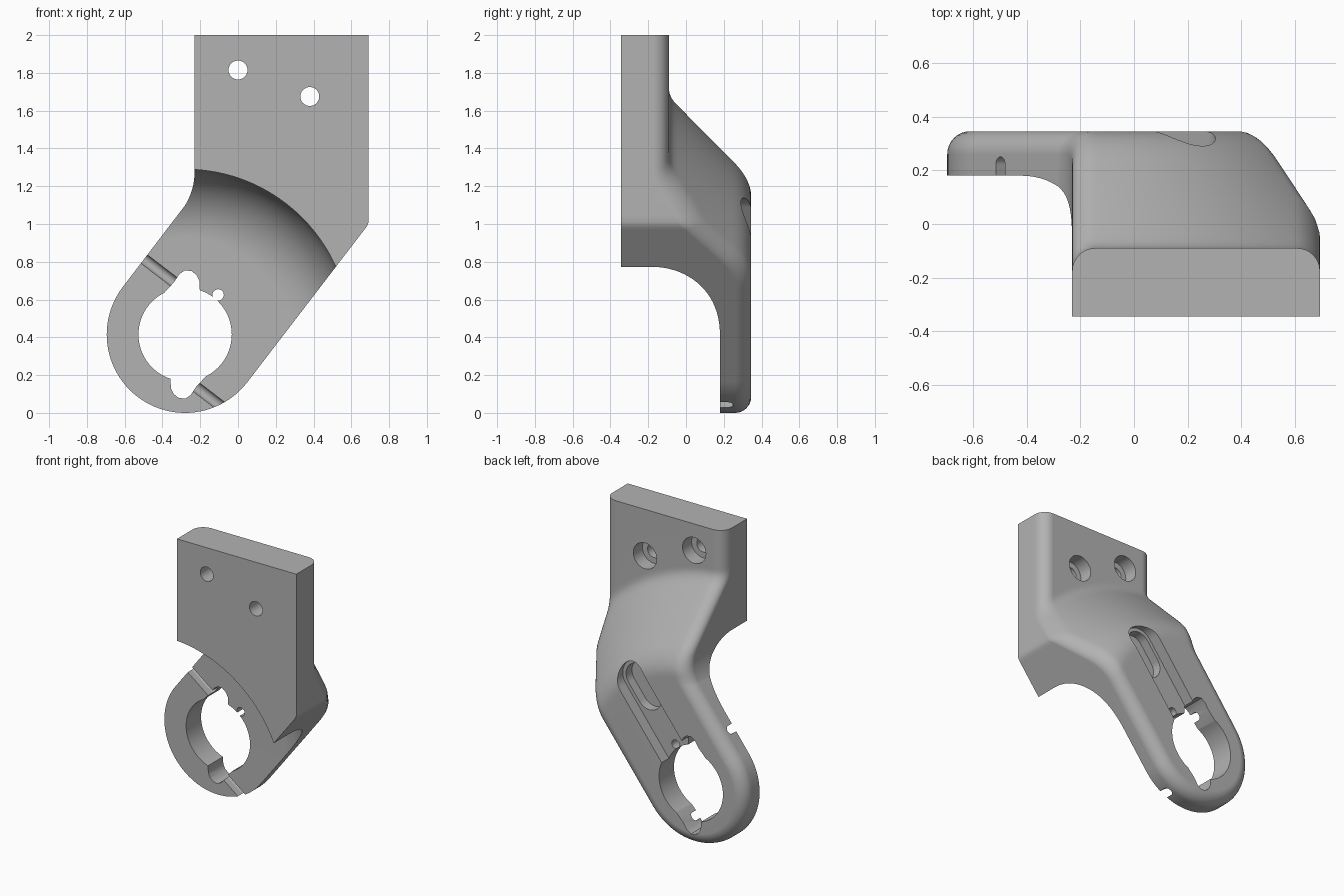
import bpy, bmesh, math
from mathutils import Vector

if "Cube" in bpy.data.objects:
    bpy.data.objects.remove(bpy.data.objects["Cube"], do_unlink=True)

# Main dimensions: the arm leans away from the ring centre (CX, CZ)
CX, CZ, W = -0.28, 0.415, 0.415
ANG = math.radians(52.5)
LEFT, RIGHT, TOP, FRONT, BACK, PLATE = -0.23, 0.692, 2.0, -0.345, 0.345, -0.09
ROUND = 0.085


def arm(t, u):
    """Arm coordinates (along, across) to x, z."""
    c, s = math.cos(ANG), math.sin(ANG)
    return CX + t * c + u * s, CZ + t * s - u * c


def smax(a, b, k):
    return max(a, b) + max(k - abs(a - b), 0) ** 2 / (4 * k)


def back_height(r):
    cone = -smax(-BACK, r - 1.175, 0.09)
    return smax(PLATE, cone, 0.04)


def polar(r, a):
    return CX + r * math.cos(a), CZ + r * math.sin(a)


def edge_point(r, side, d):
    """Where the circle of radius r meets the outline inset by d."""
    lo, hi = 0.0, 1.3
    for _ in range(40):
        mid = (lo + hi) / 2
        x, z = polar(r, ANG + side * mid)
        u = (x - CX) * math.sin(ANG) - (z - CZ) * math.cos(ANG)
        depth = min(RIGHT - x, W - u) if side < 0 else smax(x - LEFT, u + W, 0.07)
        lo, hi = (mid, hi) if depth > d else (lo, mid)
    return polar(r, ANG + side * lo)


def finish(bm, name):
    bmesh.ops.recalc_face_normals(bm, faces=bm.faces)
    mesh = bpy.data.meshes.new(name)
    bm.to_mesh(mesh)
    bm.free()
    obj = bpy.data.objects.new(name, mesh)
    bpy.context.collection.objects.link(obj)
    return obj


# Bracket body: outline with a rounded back rim and a conical shoulder
radii = [0.68 + 0.02 * i for i in range(33)]
n = len(radii)


def outline(d):
    pts = [(RIGHT - d, TOP)]
    pts += [edge_point(r, -1, d) for r in reversed(radii)]
    pts += [polar(W - d, ANG - math.pi * (0.5 + i / 48)) for i in range(49)]
    pts += [edge_point(r, 1, d) for r in radii]
    return pts + [(LEFT + d, TOP)]


bm = bmesh.new()
loops = [[bm.verts.new((x, FRONT, z)) for x, z in outline(0)]]
for i in range(9):
    a = math.pi / 2 * i / 8
    d, drop = ROUND * (1 - math.cos(a)), ROUND * (1 - math.sin(a))
    loops.append([bm.verts.new((x, back_height(math.hypot(x - CX, z - CZ)) - drop, z))
                  for x, z in outline(d)])
for a, b in zip(loops, loops[1:]):
    for j in range(len(a) - 1):
        bm.faces.new((a[j], a[j + 1], b[j + 1], b[j]))
bm.faces.new(loops[0])
bm.faces.new([l[0] for l in loops] + [l[-1] for l in reversed(loops)])

# Shoulder rows follow circles about the ring centre
inner, rows, cols = loops[-1], [], 28
for k, r in enumerate(radii):
    right, left = inner[n - k], inner[len(inner) - 1 - n + k]
    a0, a1 = (math.atan2(v.co.z - CZ, v.co.x - CX) for v in (right, left))
    row = [right]
    for i in range(1, cols):
        x, z = polar(r, a0 + (a1 - a0) * i / cols)
        row.append(bm.verts.new((x, back_height(r), z)))
    rows.append(row + [left])
for a, b in zip(rows, rows[1:]):
    for j in range(cols):
        bm.faces.new((a[j], a[j + 1], b[j + 1], b[j]))
bm.faces.new(inner[n:len(inner) - n] + rows[0][-2:0:-1])
bm.faces.new([inner[0]] + rows[-1] + [inner[-1]])
bracket = finish(bm, "bracket_body")


# Cutters
def loft(name, loop_a, loop_b):
    bm = bmesh.new()
    a = [bm.verts.new(p) for p in loop_a]
    b = [bm.verts.new(p) for p in loop_b]
    bm.faces.new(a)
    bm.faces.new(b)
    for i in range(len(a)):
        j = (i + 1) % len(a)
        bm.faces.new((a[i], a[j], b[j], b[i]))
    return finish(bm, name)


def prism(name, pts, y0, y1):
    return loft(name, [(x, y0, z) for x, z in pts], [(x, y1, z) for x, z in pts])


def disc(x, z, r, count=48):
    return [(x + r * math.cos(2 * math.pi * i / count),
             z + r * math.sin(2 * math.pi * i / count)) for i in range(count)]


def obround(t0, t1, r, count=20):
    pts = []
    for t, start in ((t1, -0.5), (t0, 0.5)):
        for i in range(count + 1):
            a = math.pi * (start + i / count)
            pts.append(arm(t + r * math.cos(a), r * math.sin(a)))
    return pts


def cut(cutter):
    cutter.hide_render = True
    mod = bracket.modifiers.new("cut", 'BOOLEAN')
    mod.operation, mod.solver, mod.object = 'DIFFERENCE', 'EXACT', cutter
    bpy.context.view_layer.objects.active = bracket
    bpy.ops.object.modifier_apply(modifier=mod.name)
    bpy.data.objects.remove(cutter, do_unlink=True)


# Front relief: a round pocket with a large fillet
bm = bmesh.new()
profile = [(0, -0.6), (0.875, -0.6)]
for i in range(21):
    a = math.pi / 2 * i / 20
    profile.append((0.515 + 0.36 * math.cos(a), -0.18 + 0.36 * math.sin(a)))
profile.append((0, 0.18))
verts = [bm.verts.new((CX + r, y, CZ)) for r, y in profile]
edges = [bm.edges.new(pair) for pair in zip(verts, verts[1:])]
bmesh.ops.spin(bm, geom=verts + edges, cent=(CX, 0, CZ), axis=(0, 1, 0),
               angle=2 * math.pi, steps=128, use_merge=True)
bmesh.ops.remove_doubles(bm, verts=bm.verts, dist=0.0001)
cut(finish(bm, "front_relief"))

# Back channel and its deeper end pocket
cut(prism("back_channel", obround(0.2, 0.76, 0.12), 0.265, 0.6))
cut(prism("end_pocket", obround(0.62, 0.76, 0.095), 0.2, 0.5))

# Ring bore, two key notches and the small relief hole
cut(prism("ring_bore", disc(CX, CZ, 0.247, 72), -0.1, 0.6))
notch = [(0.08, 0.19), (0.075, 0.285), (0.06, 0.315), (0.035, 0.335), (0, 0.34),
         (-0.03, 0.32), (-0.06, 0.275), (-0.13, 0.2), (0, 0.1)]
for s in (1, -1):
    cut(prism("key_notch", [(CX + s * x, CZ + s * z) for x, z in notch], -0.12, 0.62))
cut(prism("relief_hole", disc(*arm(0.273, 0.011), 0.03, 24), -0.14, 0.64))

# Round-bottomed wire grooves across the front of the ring
for s in (1, -1):
    section = [(-0.028, 0.1), (0.028, 0.1)]
    section += [(0.028 * math.cos(math.pi * i / 12), 0.222 + 0.028 * math.sin(math.pi * i / 12))
                for i in range(13)]
    ends = []
    for u in (-s * 0.17, -s * 0.7):
        spots = [(arm(s * 0.185 + t, u), y) for t, y in section]
        ends.append([(p[0], y, p[1]) for p, y in spots])
    cut(loft("wire_groove", *ends))

# Counterbored screw holes
for x, z in ((0, 1.815), (0.38, 1.675)):
    cut(prism("screw_hole", disc(x, z, 0.05, 32), -0.6, 0.3))
    cut(prism("counterbore", disc(x, z, 0.09), -0.19, 0.32))

# Material and shading
grey = bpy.data.materials.new("plain_grey")
grey.use_nodes = True
colour = (0.45, 0.45, 0.45, 1)
grey.diffuse_color = colour
grey.node_tree.nodes["Principled BSDF"].inputs["Base Color"].default_value = colour
bracket.data.materials.clear()
bracket.data.materials.append(grey)
for obj in bpy.context.selected_objects:
    obj.select_set(False)
bracket.select_set(True)
bpy.context.view_layer.objects.active = bracket
bpy.ops.object.shade_smooth_by_angle(angle=math.radians(30))
weighted = bracket.modifiers.new("weighted_normals", 'WEIGHTED_NORMAL')
weighted.keep_sharp = True
